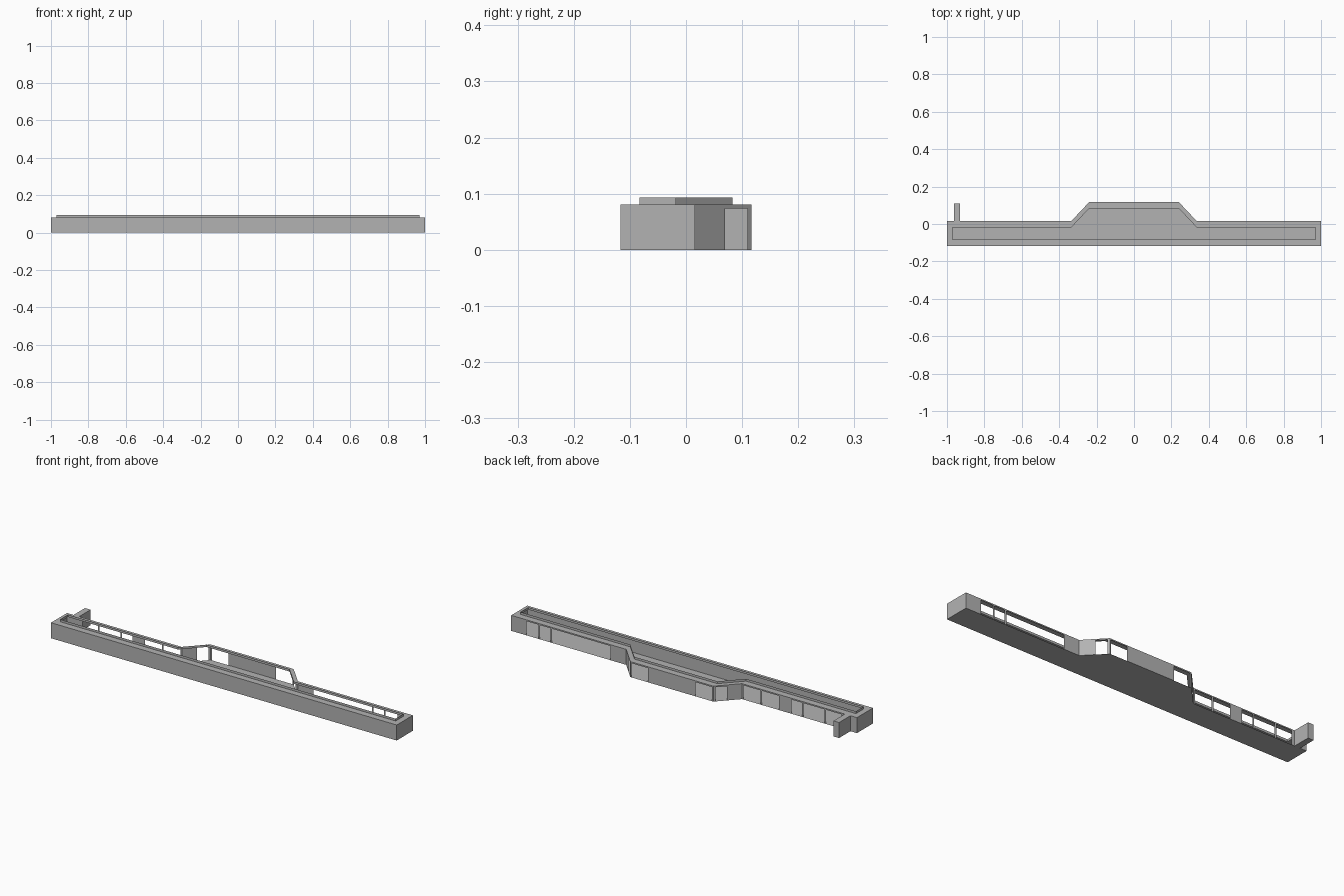
import bpy, bmesh

if "Cube" in bpy.data.objects:
    bpy.data.objects.remove(bpy.data.objects["Cube"])

grey = bpy.data.materials.new("concrete_grey")
grey.diffuse_color = (0.45, 0.45, 0.45, 1)
grey.use_nodes = True
grey.node_tree.nodes["Principled BSDF"].inputs["Base Color"].default_value = grey.diffuse_color

WALL_TOP, LINTEL, RIM_TOP = 0.081, 0.074, 0.093
FRONT, BACK, BAY = -0.117, 0.016, 0.117      # y of the front, back and bay walls
SLOPE_IN, SLOPE_OUT, INSET = 0.335, 0.24, 0.034


def add_object(name, quads):
    """Make a mesh object from a list of polygons."""
    bm = bmesh.new()
    for pts in quads:
        bm.faces.new([bm.verts.new(p) for p in pts])
    bmesh.ops.remove_doubles(bm, verts=bm.verts, dist=1e-5)
    mesh = bpy.data.meshes.new(name)
    bm.to_mesh(mesh)
    bm.free()
    mesh.materials.append(grey)
    obj = bpy.data.objects.new(name, mesh)
    bpy.context.collection.objects.link(obj)
    return obj


def panel(a, b, z0, z1):
    """Upright quad between two plan points."""
    return [(*a, z0), (*b, z0), (*b, z1), (*a, z1)]


# Plan outlines, anticlockwise from the front left corner
outer = [(-1, FRONT), (1, FRONT), (1, BACK), (SLOPE_IN, BACK), (SLOPE_OUT, BAY),
         (-SLOPE_OUT, BAY), (-SLOPE_IN, BACK), (-1, BACK)]
inner = [(x * 0.97 if abs(x) == 1 else x, y + INSET if y == FRONT else y - INSET)
         for x, y in outer]
loop = [(i, (i + 1) % len(outer)) for i in range(len(outer))]

# Floor, split into the straight strip and the bay
add_object("floor", [[(x, y, 0) for x, y in reversed(outer)]])

# Solid front and end walls
add_object("front_wall", [panel(outer[0], outer[1], 0, WALL_TOP)])
add_object("end_wall_right", [panel(outer[1], outer[2], 0, WALL_TOP)])
add_object("end_wall_left", [panel(outer[7], outer[0], 0, WALL_TOP)])

# Open roof: flat ledge and thin upstand around the opening
add_object("roof_ledge", [[(*outer[i], WALL_TOP), (*outer[j], WALL_TOP),
                           (*inner[j], WALL_TOP), (*inner[i], WALL_TOP)] for i, j in loop])
add_object("roof_upstand", [panel(inner[i], inner[j], WALL_TOP, RIM_TOP) for i, j in loop])


def window_wall(name, a, b, solids):
    """Wall with full-height openings; solids are (start, end) fractions from a to b."""
    def at(t):
        return (a[0] + (b[0] - a[0]) * t, a[1] + (b[1] - a[1]) * t)
    quads = [panel(a, b, LINTEL, WALL_TOP)]
    quads += [panel(at(s), at(e), 0, LINTEL) for s, e in solids]
    add_object(name, quads)


def along(a, b, spans):
    """Turn spans in x into fractions of the wall."""
    return [((s - a[0]) / (b[0] - a[0]), (e - a[0]) / (b[0] - a[0])) for s, e in spans]


# Back walls with posts and solid panels
window_wall("back_wall_right", outer[2], outer[3], along(outer[2], outer[3], [
    (1, 0.912), (0.842, 0.832), (0.773, 0.763), (0.425, SLOPE_IN)]))
window_wall("bay_side_right", outer[3], outer[4], [(0, 0.53), (0.93, 1)])
window_wall("bay_wall", outer[4], outer[5], along(outer[4], outer[5], [
    (SLOPE_OUT, 0.232), (0.138, -0.138), (-0.232, -SLOPE_OUT)]))
window_wall("bay_side_left", outer[5], outer[6], [(0, 0.07), (0.47, 1)])
window_wall("back_wall_left", outer[6], outer[7], along(outer[6], outer[7], [
    (-SLOPE_IN, -0.345), (-0.442, -0.452), (-0.55, -0.621), (-0.682, -0.692),
    (-0.812, -0.822), (-0.912, -1)]))

# Short wall standing out behind the left end
x0, x1, y1 = -0.962, -0.93, 0.11
plan = [(x0, BACK), (x1, BACK), (x1, y1), (x0, y1)]
add_object("side_fin", [panel(plan[i], plan[(i + 1) % 4], 0, WALL_TOP) for i in range(4)]
           + [[(x, y, WALL_TOP) for x, y in plan], [(x, y, 0) for x, y in reversed(plan)]])
